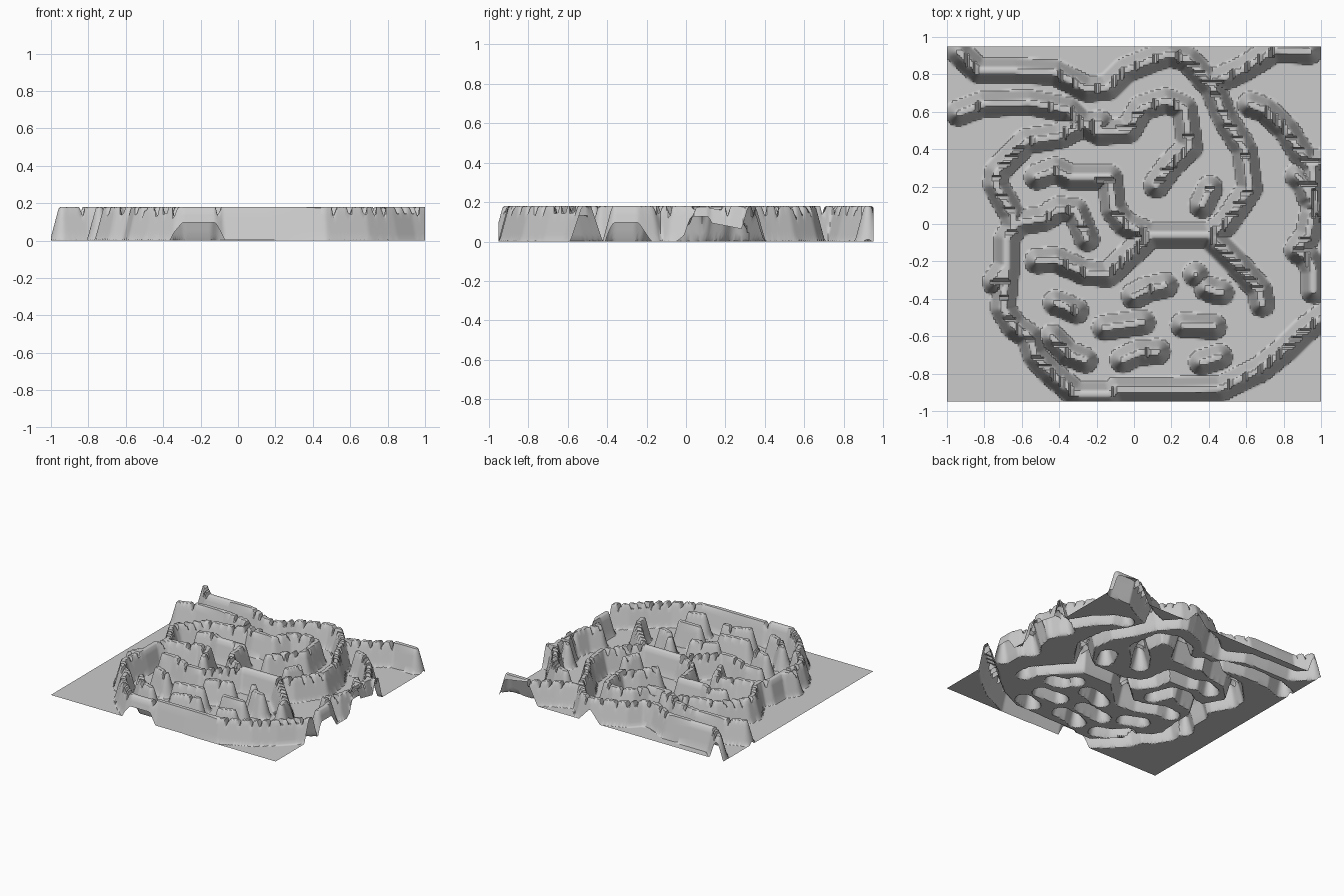
import bpy
import math

if "Cube" in bpy.data.objects:
    bpy.data.objects.remove(bpy.data.objects["Cube"])

HX, HY, STEP = 1.0, 0.95, 0.01          # sheet half size and grid step
HEIGHT, TOP, FOOT = 0.18, 0.018, 0.066  # ridge height, half width at crest and foot
TRIM = 0.033                            # shortening at both ends of each ridge
STAIR, DIP = 0.04, 0.12                 # crest notch spacing (sideways drift) and floor
NX, NY = round(2 * HX / STEP), round(2 * HY / STEP)
dist = [[1.0] * (NX + 1) for _ in range(NY + 1)]
limit = [[HEIGHT] * (NX + 1) for _ in range(NY + 1)]


def window(x0, x1, y0, y1):
    """Grid points inside a box widened by the ridge foot."""
    i0 = max(0, int((x0 - FOOT + HX) / STEP))
    i1 = min(NX, int((x1 + FOOT + HX) / STEP) + 1)
    j0 = max(0, int((y0 - FOOT + HY) / STEP))
    j1 = min(NY, int((y1 + FOOT + HY) / STEP) + 1)
    for j in range(j0, j1 + 1):
        for i in range(i0, i1 + 1):
            yield i, j, i * STEP - HX, j * STEP - HY


def notch(cx, cy, along_x):
    """Narrow V cut across a crest where the line steps sideways."""
    for i, j, x, y in window(cx, cx, cy, cy):
        a = abs(x - cx) if along_x else abs(y - cy)
        limit[j][i] = min(limit[j][i], DIP + a * 5)


def pulled(end, nxt):
    length = math.dist(end, nxt)
    t = min(TRIM, 0.5 * length) / (length or 1)
    return end[0] + (nxt[0] - end[0]) * t, end[1] + (nxt[1] - end[1]) * t


def ridge(*pts):
    """Record the distance from each nearby grid point to a polyline."""
    pts = list(pts) if len(pts) > 1 else list(pts) * 2
    pts[0], pts[-1] = pulled(pts[0], pts[1]), pulled(pts[-1], pts[-2])
    drift = 0.0
    for (ax, ay), (bx, by) in zip(pts, pts[1:]):
        dx, dy = bx - ax, by - ay
        ll = dx * dx + dy * dy or 1e-9
        for i, j, x, y in window(min(ax, bx), max(ax, bx), min(ay, by), max(ay, by)):
            t = min(1, max(0, ((x - ax) * dx + (y - ay) * dy) / ll))
            d = math.hypot(x - ax - t * dx, y - ay - t * dy)
            dist[j][i] = min(dist[j][i], d)
        minor = min(abs(dx), abs(dy))
        for k in range(1, int((drift + minor) / STAIR) + 1):
            t = (k * STAIR - drift) / minor
            notch(ax + t * dx, ay + t * dy, abs(dx) > abs(dy))
        drift = (drift + minor) % STAIR


# Long upper ridge, curling down the right side and into the middle
ridge((-.95, .94), (-.92, .90), (-.83, .82), (-.64, .82), (-.42, .81), (-.25, .72),
      (-.14, .73), (-.05, .82), (.10, .88), (.19, .91), (.29, .88), (.42, .73),
      (.49, .56), (.59, .40), (.62, .19), (.49, 0), (.40, -.06), (.09, -.06),
      (-.14, -.27), (-.26, -.26), (-.42, -.19), (-.55, -.20))
# Upper right branch
ridge((.40, .75), (.57, .82), (.75, .93), (.97, .92))
# Second ridge from the left, with a hook
ridge((-.97, .58), (-.81, .64), (-.56, .65), (-.35, .61), (-.29, .55), (-.19, .49),
      (-.03, .50), (.04, .62), (.17, .66), (.27, .62), (.30, .41), (.20, .32), (.10, .18))
ridge((-.28, .53), (-.15, .54))
# Outer ring: left side, bottom and lower right
ridge((-.26, .54), (-.40, .47), (-.58, .44), (-.73, .28), (-.74, .21), (-.65, .05),
      (-.64, -.02), (-.68, -.08), (-.68, -.24), (-.70, -.45), (-.64, -.55),
      (-.56, -.60), (-.53, -.70), (-.45, -.79), (-.32, -.90), (-.29, -.91), (-.13, -.91),
      (-.09, -.885), (.17, -.885), (.46, -.88), (.67, -.78), (.81, -.67), (.91, -.57),
      (1.06, -.46))
ridge((-.68, -.22), (-.76, -.34))
# Inner branches
ridge((-.66, 0), (-.48, .03), (-.40, .08), (-.31, .07), (-.24, -.11))
ridge((-.55, .24), (-.42, .29), (-.34, .25), (-.13, .25), (-.11, .08), (-.05, .0), (.09, -.06))
ridge((.35, .07), (.42, .22))
ridge((.40, -.06), (.54, -.20), (.67, -.35), (.69, -.46))
# Right edge
ridge((.59, .65), (.70, .61), (.81, .51), (.88, .40), (.95, .30), (.96, .11), (1.05, .02))
ridge((.92, .31), (1.05, .35))
ridge((.85, .28), (.91, .22), (.95, .12))
ridge((.96, .08), (.93, -.06), (.87, -.14), (.93, -.18), (.96, -.25), (.96, -.39))
# Short islands
ridge((.33, -.27))
ridge((.36, -.33), (.43, -.36), (.50, -.37))
ridge((-.03, -.40), (.07, -.35), (.20, -.32))
ridge((-.45, -.41), (-.37, -.44), (-.28, -.48))
ridge((-.46, -.58), (-.36, -.69), (-.23, -.74))
ridge((-.19, -.56), (-.05, -.54), (.08, -.52))
ridge((.23, -.54), (.46, -.55))
ridge((-.09, -.74), (.02, -.69), (.16, -.68))
ridge((.33, -.75), (.49, -.70))


def height(i, j):
    t = min(1, max(0, (FOOT - dist[j][i]) / (FOOT - TOP)))
    return min(limit[j][i], HEIGHT * t)


# Relief sheet: one open surface, hollow below the ridges
verts = [(i * STEP - HX, j * STEP - HY, height(i, j))
         for j in range(NY + 1) for i in range(NX + 1)]
w = NX + 1
faces = [(j * w + i, j * w + i + 1, (j + 1) * w + i + 1, (j + 1) * w + i)
         for j in range(NY) for i in range(NX)]
mesh = bpy.data.meshes.new("relief_sheet")
mesh.from_pydata(verts, [], faces)
sheet = bpy.data.objects.new("relief_sheet", mesh)
bpy.context.collection.objects.link(sheet)
bpy.context.view_layer.objects.active = sheet
sheet.select_set(True)
bpy.ops.object.shade_smooth_by_angle(angle=math.radians(40))
